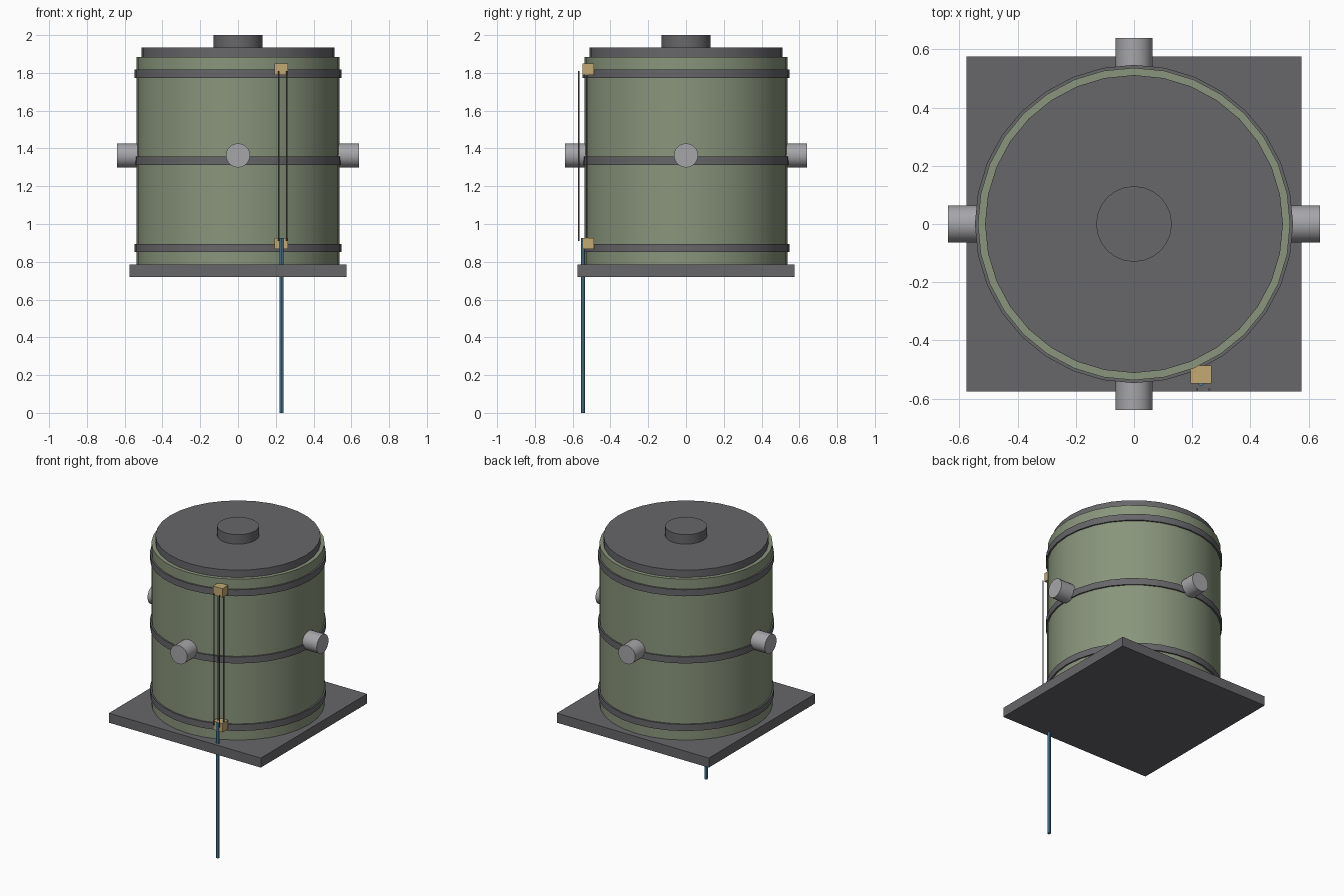
import bpy
import math

cube = bpy.data.objects.get("Cube")
if cube:
    bpy.data.objects.remove(cube, do_unlink=True)


def material(name, r, g, b):
    mat = bpy.data.materials.new(name)
    mat.use_nodes = True
    mat.diffuse_color = (r, g, b, 1)
    bsdf = next(n for n in mat.node_tree.nodes if n.type == 'BSDF_PRINCIPLED')
    bsdf.inputs["Base Color"].default_value = (r, g, b, 1)
    return mat


green = material("olive_green", 0.25, 0.30, 0.20)
dark = material("dark_steel", 0.135, 0.135, 0.145)
light = material("light_steel", 0.38, 0.38, 0.40)
brass = material("brass", 0.55, 0.40, 0.17)
blue = material("water_blue", 0.09, 0.25, 0.38)


def finish(name, mat):
    obj = bpy.context.object
    obj.name = name
    obj.data.materials.append(mat)
    return obj


def box(name, mat, center, size):
    bpy.ops.mesh.primitive_cube_add(size=1, location=center)
    obj = finish(name, mat)
    obj.scale = size
    bpy.ops.object.transform_apply(location=False, rotation=False, scale=True)
    return obj


def upright(name, mat, radius, bottom, top, x=0, y=0, sides=32):
    """Vertical cylinder between two heights."""
    bpy.ops.mesh.primitive_cylinder_add(
        vertices=sides, radius=radius, depth=top - bottom,
        location=(x, y, (bottom + top) / 2))
    obj = finish(name, mat)
    bpy.ops.object.shade_smooth_by_angle()
    return obj


# Base plate, tank body, lid and cap
box("base_plate", dark, (0, 0, 0.752), (1.15, 1.15, 0.065))
upright("tank_body", green, 0.537, 0.78, 1.885)
upright("lid", dark, 0.512, 1.88, 1.935)
upright("lid_cap", dark, 0.13, 1.93, 2.0, sides=24)

# Reinforcing bands
for label, z in (("lower", 0.873), ("middle", 1.335), ("upper", 1.795)):
    upright(label + "_band", dark, 0.547, z - 0.022, z + 0.022)

# Four pipe stubs around the body
for i, side in enumerate(("left", "back", "right", "front")):
    a = i * math.pi / 2
    bpy.ops.mesh.primitive_cylinder_add(
        vertices=20, radius=0.064, depth=0.18,
        location=(0.55 * math.cos(a), 0.55 * math.sin(a), 1.363),
        rotation=(0, math.pi / 2, a))
    finish(side + "_pipe", light)
    bpy.ops.object.shade_smooth_by_angle()

# Level gauge: two fittings, guard rods and drain tube
for label, z in (("lower", 0.897), ("upper", 1.82)):
    box(label + "_gauge_fitting", brass, (0.23, -0.517, z), (0.072, 0.062, 0.06))
for sx in (-1, 1):
    for sy in (-1, 1):
        upright("gauge_guard_rod", dark, 0.004, 0.91, 1.81,
                0.238 + sx * 0.021, -0.547 + sy * 0.022, sides=8)
upright("drain_tube", blue, 0.011, 0, 0.925, 0.23, -0.545, sides=8)
